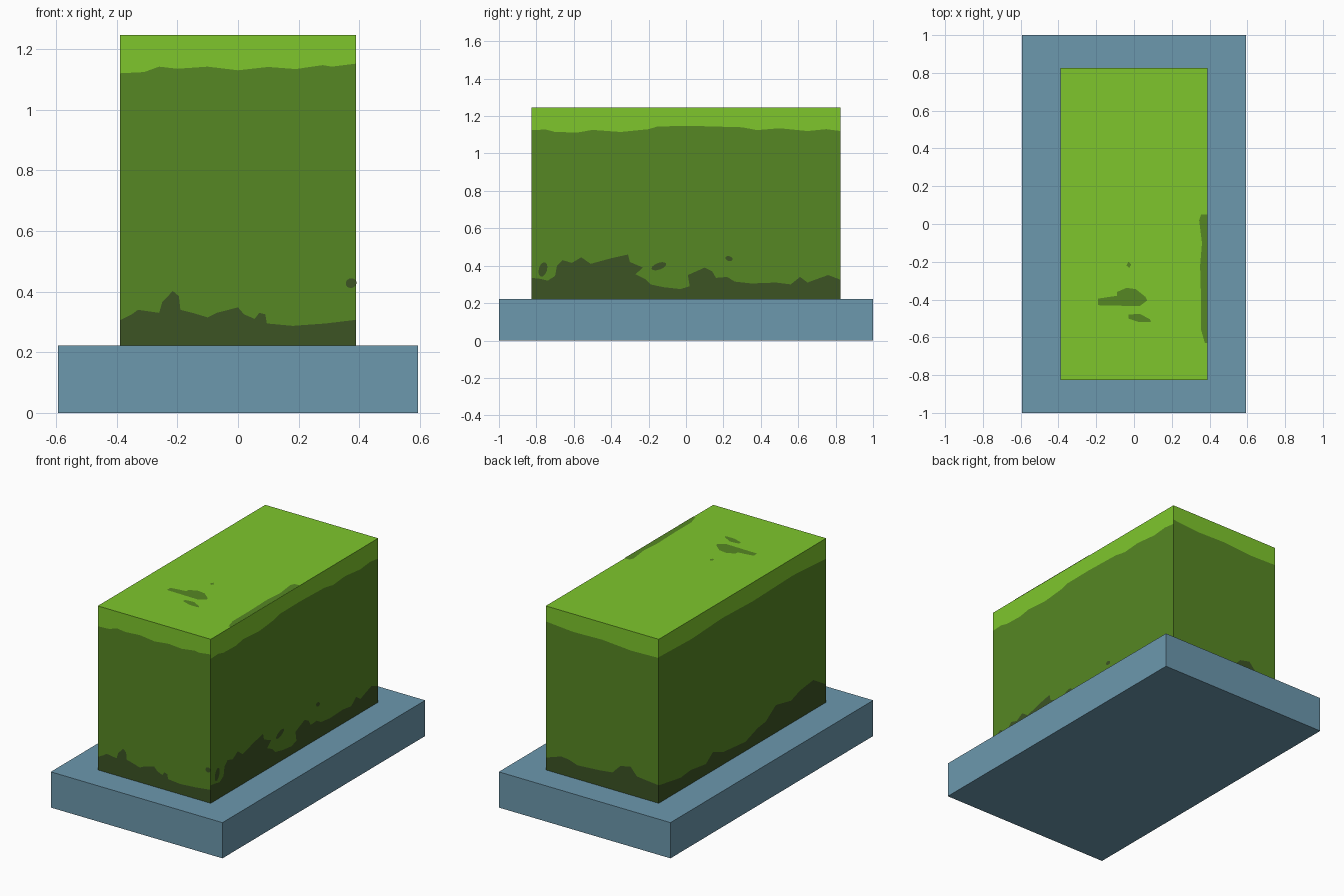
import bpy, bmesh, math
from mathutils import Matrix, Vector


def material(name, rgb):
    def lin(c):
        c /= 255
        return c / 12.92 if c <= 0.04045 else ((c + 0.055) / 1.055) ** 2.4
    m = bpy.data.materials.new(name)
    m.diffuse_color = (*[lin(c) for c in rgb], 1)
    return m


stone = material("blue stone", (108, 152, 174))
light = material("light leaf green", (126, 198, 44))
mid = material("mid leaf green", (86, 135, 35))
dark = material("dark leaf green", (60, 84, 36))

HX, HY, Z0, Z1 = 0.39, 0.826, 0.223, 1.247      # hedge half sizes, bottom, top


def make(name, bm, mats):
    me = bpy.data.meshes.new(name)
    bm.to_mesh(me)
    bm.free()
    for m in mats:
        me.materials.append(m)
    ob = bpy.data.objects.new(name, me)
    bpy.context.collection.objects.link(ob)
    return ob


# Base slab
bm = bmesh.new()
bmesh.ops.create_cube(bm, size=1, matrix=Matrix.Translation((0, 0, Z0 / 2))
                      @ Matrix.Diagonal((1.186, 2, Z0, 1)))
make("base_slab", bm, [stone])

# Leaf colour borders of each wall: (distance along wall, height), seen from outside
front_dark = [(-.39, .305), (-.35, .325), (-.33, .34), (-.26, .33), (-.25, .365), (-.215, .402),
              (-.195, .385), (-.19, .34), (-.15, .33), (-.1, .315), (-.07, .33), (0, .348),
              (.02, .325), (.055, .31), (.07, .33), (.09, .325), (.095, .295), (.18, .287),
              (.29, .295), (.39, .307)]
front_light = [(-.39, 1.12), (-.31, 1.124), (-.26, 1.142), (-.2, 1.135), (-.1, 1.142), (0, 1.13),
               (.1, 1.141), (.19, 1.134), (.28, 1.147), (.31, 1.142), (.39, 1.152)]
right_dark = [(-.826, .335), (-.78, .33), (-.74, .32), (-.7, .345), (-.69, .40), (-.66, .43),
              (-.61, .415), (-.56, .445), (-.51, .41), (-.4, .44), (-.31, .46), (-.3, .42),
              (-.23, .39), (-.27, .355), (-.22, .33), (-.19, .30), (-.12, .285), (-.03, .275),
              (.02, .29), (.01, .35), (.1, .39), (.14, .37), (.16, .335), (.22, .34), (.26, .315),
              (.35, .305), (.48, .31), (.56, .30), (.61, .34), (.65, .31), (.69, .325),
              (.76, .35), (.826, .325)]
right_light = [(-.826, 1.125), (-.75, 1.128), (-.7, 1.115), (-.58, 1.112), (-.5, 1.126),
               (-.35, 1.115), (-.2, 1.13), (-.15, 1.145), (.05, 1.147), (.3, 1.14),
               (.38, 1.125), (.5, 1.135), (.65, 1.12), (.75, 1.13), (.826, 1.12)]
back_dark = [(-.39, .30), (-.285, .335), (-.23, .33), (-.17, .31), (-.02, .32), (.07, .33),
             (.125, .385), (.195, .40), (.24, .35), (.39, .335)]
back_light = [(-.39, 1.15), (-.2, 1.135), (0, 1.14), (.2, 1.125), (.39, 1.13)]
left_dark = [(-.826, .335), (-.61, .30), (-.51, .31), (-.36, .29), (-.29, .34), (-.19, .30),
             (.03, .28), (.15, .32), (.23, .33), (.33, .395), (.48, .365), (.57, .395),
             (.7, .41), (.826, .335)]
left_light = [(-.826, 1.135), (-.5, 1.125), (-.2, 1.14), (.1, 1.13), (.5, 1.14), (.826, 1.12)]

walls = [(front_dark, front_light), (right_dark, right_light),
         (back_dark, back_light), (left_dark, left_light)]


def on_wall(k, u, z, lift=0):
    """Point on wall k (front, right, back, left)."""
    d = (HX if k % 2 else HY) + lift
    return Matrix.Rotation(k * math.pi / 2, 3, 'Z') @ Vector((u, -d, z))


# Hedge block: three leafy bands on each wall, and a light top
bm = bmesh.new()


def face(points, mat):
    f = bm.faces.new([bm.verts.new(p) for p in points])
    f.material_index = mat


for k, (low, high) in enumerate(walls):
    w = low[-1][0]
    rows = [[(-w, Z0), (w, Z0)], low, high, [(-w, Z1), (w, Z1)]]
    for a, b, mat in zip(rows, rows[1:], (2, 1, 0)):
        face([on_wall(k, u, z) for u, z in a + b[::-1]], mat)
corners = [(-HX, -HY), (HX, -HY), (HX, HY), (-HX, HY)]
face([(x, y, Z1) for x, y in corners], 0)
face([(x, y, Z0) for x, y in corners[::-1]], 2)
bmesh.ops.remove_doubles(bm, verts=bm.verts, dist=1e-5)
make("hedge", bm, [light, mid, dark])

# Loose leaf patches on top
bm = bmesh.new()
for patch in (
    [(-.19, -.43), (.03, -.435), (.07, -.405), (.06, -.385), (.01, -.345), (-.04, -.338),
     (-.09, -.36), (-.09, -.38), (-.19, -.395)],
    [(-.03, -.5), (.03, -.52), (.09, -.52), (.085, -.505), (.03, -.475), (-.03, -.48)],
    [(-.04, -.22), (-.025, -.232), (-.015, -.215), (-.03, -.2)],
    [(.39, -.63), (.39, .05), (.355, .05), (.345, .02), (.36, -.1), (.35, -.22), (.355, -.4),
     (.355, -.56), (.375, -.63)],
):
    face([(x, y, Z1 + .002) for x, y in patch], 0)
make("top_patches", bm, [mid])

# Dark leaf spots on the walls: wall, centre, half sizes, tilt
bm = bmesh.new()
for k, u, z, a, b, tilt in ((0, .373, .428, .018, .016, .3), (1, -.765, .38, .022, .04, -.3),
                            (1, -.145, .397, .042, .018, .35), (1, .23, .438, .02, .013, -.3)):
    ring = []
    for i in range(12):
        t = i * math.pi / 6
        x, y = a * math.cos(t), b * math.sin(t)
        ring.append(on_wall(k, u + x * math.cos(tilt) - y * math.sin(tilt),
                            z + x * math.sin(tilt) + y * math.cos(tilt), .002))
    face(ring, 0)
make("wall_spots", bm, [dark])
